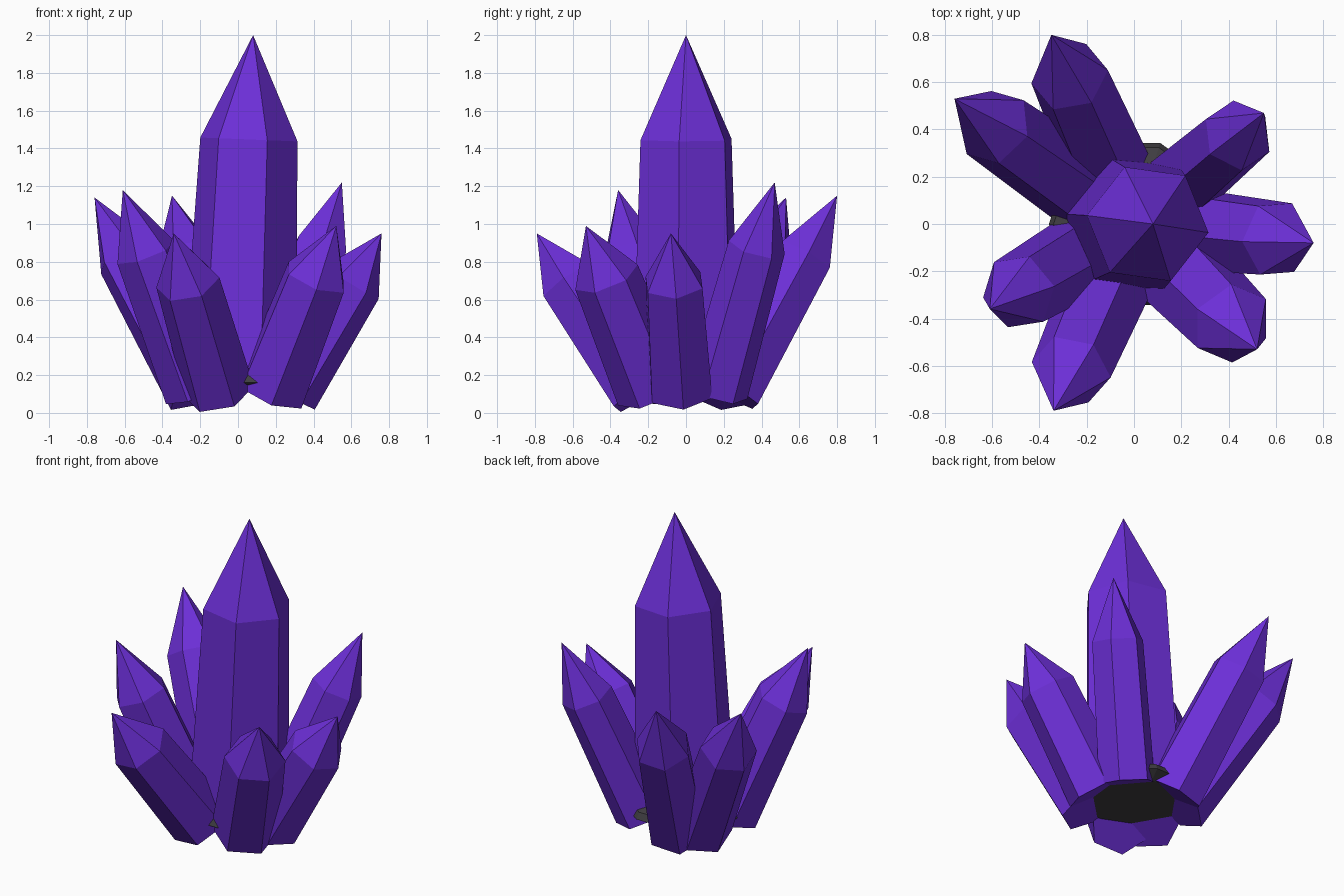
import bpy, bmesh
from math import radians, sin, cos, pi
from mathutils import Vector

cube = bpy.data.objects.get("Cube")
if cube:
    bpy.data.objects.remove(cube, do_unlink=True)


def make_material(name, rgb):
    mat = bpy.data.materials.new(name)
    mat.use_nodes = True
    color = (*rgb, 1.0)
    mat.diffuse_color = color
    mat.node_tree.nodes["Principled BSDF"].inputs["Base Color"].default_value = color
    return mat


purple = make_material("crystal purple", (0.15, 0.028, 0.68))
charcoal = make_material("rock charcoal", (0.05, 0.047, 0.053))


def finish(bm, name, mat):
    bmesh.ops.recalc_face_normals(bm, faces=bm.faces)
    mesh = bpy.data.meshes.new(name)
    bm.to_mesh(mesh)
    bm.free()
    mesh.materials.append(mat)
    obj = bpy.data.objects.new(name, mesh)
    bpy.context.collection.objects.link(obj)
    return obj


def bridge(bm, low, high):
    n = len(low)
    for i in range(n):
        j = (i + 1) % n
        bm.faces.new((low[i], low[j], high[j], high[i]))


def crystal(name, base, tip, heading, phase, base_r, shoulder_r, shoulder):
    """Tapered six-sided prism with a pointed end, leaning towards heading."""
    base, tip = Vector(base), Vector(tip)
    axis = (tip - base).normalized()
    side = Vector((-sin(heading), cos(heading), 0))
    out = side.cross(axis)
    bm = bmesh.new()

    def ring(center, r):
        angles = [radians(phase) + k * pi / 3 for k in range(6)]
        return [bm.verts.new(center + r * (cos(a) * out + sin(a) * side)) for a in angles]

    low = ring(base, base_r)
    high = ring(base.lerp(tip, shoulder), shoulder_r)
    bridge(bm, low, high)
    bm.faces.new(low[::-1])
    point = bm.verts.new(tip)
    for i in range(6):
        bm.faces.new((high[i], high[(i + 1) % 6], point))
    return finish(bm, name, purple)


# Tall middle crystal
crystal("central_crystal", (0.005, 0, 0.14), (0.08, 0, 2.0), 0, -8, 0.305, 0.26, 0.703)

# Leaning crystals: heading, tip distance, tip height, phase, radius
outer = {
    "left_crystal": (-6, 0.764, 0.95, 9, 0.168),
    "back_left_crystal": (40.5, 0.723, 1.22, -6, 0.153),
    "back_crystal": (113.6, 0.873, 1.15, 14, 0.166),
    "back_right_crystal": (145.1, 0.926, 1.14, 16, 0.167),
    "right_crystal": (210.5, 0.708, 1.18, -20, 0.164),
    "front_right_crystal": (246.7, 0.86, 0.95, -15, 0.172),
    "front_left_crystal": (314.5, 0.743, 0.99, 20, 0.178),
}
for name, (deg, reach, height, phase, r) in outer.items():
    h = radians(deg)
    u = Vector((cos(h), sin(h), 0))
    up = Vector((0, 0, 1))
    crystal(name, u * 0.25 + up * 0.113, u * reach + up * height, h, phase, r * 1.1, r, 0.69)

# Faceted rock holding the crystals together
bm = bmesh.new()
rings = []
for r, z in ((0.28, 0.125), (0.36, 0.16), (0.34, 0.2), (0.2, 0.25)):
    rings.append([bm.verts.new((r * cos(k * pi / 5), r * sin(k * pi / 5), z)) for k in range(10)])
for low, high in zip(rings, rings[1:]):
    bridge(bm, low, high)
bm.faces.new(rings[0][::-1])
bm.faces.new(rings[-1])
finish(bm, "rock_base", charcoal)
